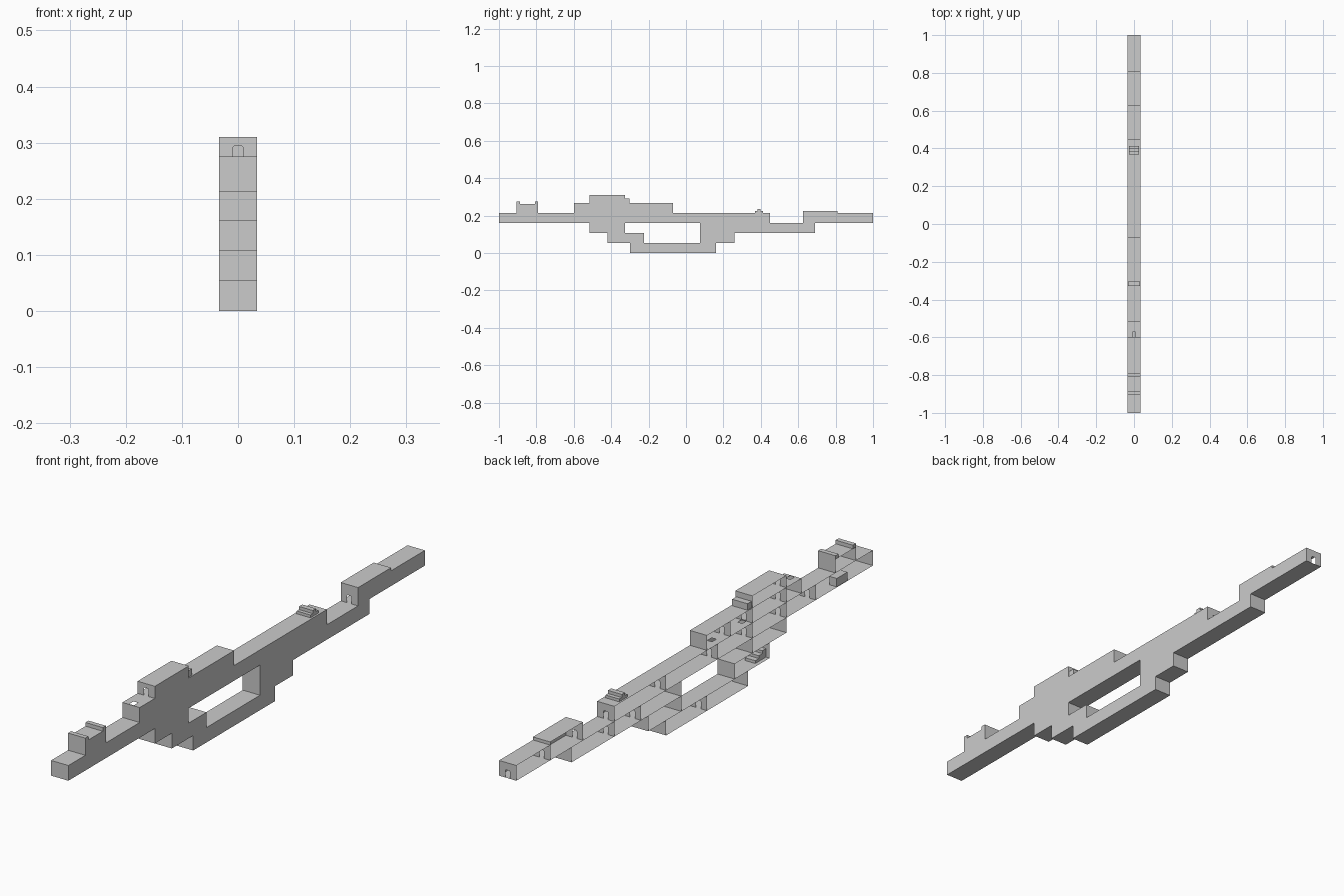
import bpy, bmesh

W = 0.034          # half width of the building
DW, DH = 0.009, 0.028  # door half width and height


def make(name, build):
    bm = bmesh.new()
    build(bm)
    bmesh.ops.remove_doubles(bm, verts=bm.verts, dist=1e-5)
    me = bpy.data.meshes.new(name)
    bm.to_mesh(me)
    bm.free()
    ob = bpy.data.objects.new(name, me)
    bpy.context.collection.objects.link(ob)
    return ob


def face(bm, pts):
    bm.faces.new([bm.verts.new(p) for p in pts])


def level(bm, x0, x1, y0, y1, z):
    face(bm, [(x0, y0, z), (x1, y0, z), (x1, y1, z), (x0, y1, z)])


def box(name, y0, y1, z0, z1, x=W, cx=0.0):
    bpy.ops.mesh.primitive_cube_add(size=1, location=(cx, (y0 + y1) / 2, (z0 + z1) / 2))
    ob = bpy.context.object
    ob.name = name
    ob.scale = (2 * x, y1 - y0, z1 - z0)


# Rooms: y start, y end, floor, ceiling
ROOMS = [
    (-0.30, 0.16, 0, 0.053),
    (-0.42, -0.225, 0.053, 0.107), (0.075, 0.26, 0.053, 0.107),
    (-0.515, -0.325, 0.107, 0.16), (0.075, 0.69, 0.107, 0.16),
    (-1, 0.45, 0.16, 0.214), (0.625, 0.81, 0.16, 0.225), (0.81, 1, 0.16, 0.214),
    (-0.905, -0.79, 0.214, 0.262), (-0.60, -0.07, 0.214, 0.267),
    (-0.515, -0.325, 0.267, 0.31),
]

# Floors and roofs: z, y start, y end, hatch centres
SLABS = [
    (0, -0.30, 0.16, []),
    (0.053, -0.42, 0.26, []),
    (0.107, -0.515, -0.225, []), (0.107, 0.075, 0.69, []),
    (0.16, -1, 1, []),
    (0.214, -1, 0.45, [-0.315, -0.145]), (0.214, 0.81, 1, []),
    (0.225, 0.625, 0.81, []),
    (0.262, -0.905, -0.79, []),
    (0.267, -0.60, -0.07, [-0.585]),
    (0.31, -0.515, -0.325, []),
]

# Walls with a doorway: y, floor, ceiling
DOOR_WALLS = [
    (1, 0.16, 0.214), (0.81, 0.16, 0.225), (0.625, 0.16, 0.225), (0.45, 0.16, 0.214),
    (-0.515, 0.267, 0.31),
    (0.30, 0.107, 0.16), (0.45, 0.107, 0.16),
    (0.16, 0.16, 0.214), (-0.13, 0.16, 0.214), (-0.325, 0.16, 0.214),
    (-0.515, 0.16, 0.214), (-0.68, 0.16, 0.214),
    (-0.20, 0.214, 0.267), (-0.325, 0.214, 0.267), (-0.515, 0.214, 0.267),
    (-0.07, 0, 0.053),
]


def side_wall(bm):
    for y0, y1, z0, z1 in ROOMS:
        face(bm, [(W, y0, z0), (W, y1, z0), (W, y1, z1), (W, y0, z1)])


def floors(bm):
    for z, y0, y1, hatches in SLABS:
        y = y0
        for h in hatches:
            a, b = h - 0.012, h + 0.012
            level(bm, -W, W, y, a, z)
            level(bm, -W, -DW, a, b, z)
            level(bm, DW, W, a, b, z)
            y = b
        level(bm, -W, W, y, y1, z)


def end_walls(bm):
    used = {(y, z0) for y, z0, z1 in DOOR_WALLS}
    for y0, y1, z0, z1 in ROOMS:
        for y in (y0, y1):
            if (y, z0) not in used:
                used.add((y, z0))
                face(bm, [(-W, y, z0), (W, y, z0), (W, y, z1), (-W, y, z1)])


def door_walls(bm):
    d, h = DW, DH
    for y, z0, z1 in DOOR_WALLS:
        xz = [(-W, z0), (-d, z0), (-d, z0 + h - 0.003), (-d + 0.003, z0 + h),
              (d - 0.003, z0 + h), (d, z0 + h - 0.003), (d, z0), (W, z0), (W, z1), (-W, z1)]
        face(bm, [(x, y, z) for x, z in xz])


make("side_wall", side_wall)
make("floors_and_roofs", floors)
make("end_walls", end_walls)
make("door_walls", door_walls)

# Tower parapets
box("parapet_front", -0.905, -0.888, 0.262, 0.275)
box("parapet_back", -0.807, -0.79, 0.262, 0.275)

# Stepped roof vent
box("vent_base", 0.368, 0.413, 0.214, 0.224, 0.027)
box("vent_top", 0.381, 0.399, 0.224, 0.235, 0.027)

# Roof step beside the top room
box("roof_step", -0.325, -0.302, 0.267, 0.29, 0.03)

# Interior furniture and stairs
box("room_block", -0.86, -0.80, 0.16, 0.19, 0.014, -0.018)
for i in range(3):
    box("stair", -0.42 + 0.02 * i, -0.40 + 0.02 * i, 0.053, 0.083 - 0.01 * i, 0.02)
